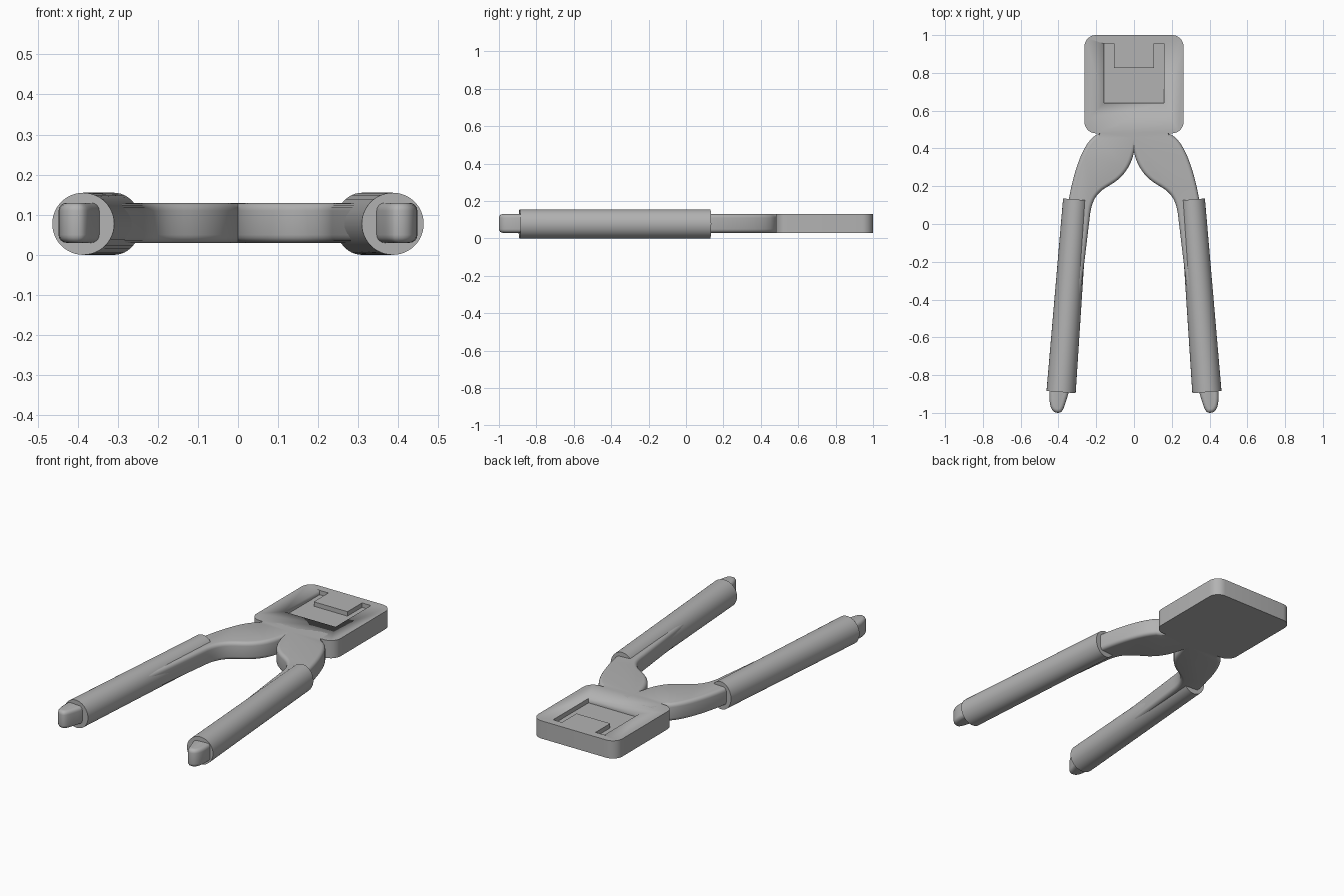
import bpy, bmesh, math
from mathutils import Vector, Matrix
from mathutils.geometry import interpolate_bezier

if "Cube" in bpy.data.objects:
    bpy.data.objects.remove(bpy.data.objects["Cube"])

grey = bpy.data.materials.new("plain_grey")
grey.use_nodes = True
grey.diffuse_color = (0.45, 0.45, 0.45, 1)
grey.node_tree.nodes["Principled BSDF"].inputs["Base Color"].default_value = grey.diffuse_color

LOW, HIGH = 0.03, 0.13


def finish(bm, name):
    bmesh.ops.recalc_face_normals(bm, faces=bm.faces)
    mesh = bpy.data.meshes.new(name)
    bm.to_mesh(mesh)
    bm.free()
    mesh.materials.append(grey)
    obj = bpy.data.objects.new(name, mesh)
    bpy.context.collection.objects.link(obj)
    bpy.ops.object.select_all(action='DESELECT')
    obj.select_set(True)
    bpy.context.view_layer.objects.active = obj
    bpy.ops.object.shade_smooth_by_angle(angle=math.radians(35))
    return obj


def prism(outline, low, high):
    bm = bmesh.new()
    face = bm.faces.new([bm.verts.new((x, y, low)) for x, y in outline])
    top = bmesh.ops.extrude_face_region(bm, geom=[face])["geom"]
    bmesh.ops.translate(bm, vec=(0, 0, high - low),
                        verts=[v for v in top if isinstance(v, bmesh.types.BMVert)])
    return bm


def bezier(*pts, steps=12):
    ctrl = [Vector((x, y, 0)) for x, y in pts]
    return [(p.x, p.y) for p in interpolate_bezier(*ctrl, steps)]


# Head plate with rounded corners
bm = prism([(-0.262, 0.48), (0.262, 0.48), (0.262, 1), (-0.262, 1)], LOW, HIGH)
corners = [e for e in bm.edges if abs(e.verts[0].co.z - e.verts[1].co.z) > 0.01]
bmesh.ops.bevel(bm, geom=corners, offset=0.06, segments=8, profile=0.5, affect='EDGES')
head = finish(bm, "head_plate")

# U-shaped recess sunk into the top of the head
u_shape = [(-0.16, 0.64), (0.16, 0.64), (0.16, 0.955), (0.105, 0.955),
           (0.105, 0.825), (-0.105, 0.825), (-0.105, 0.955), (-0.16, 0.955)]
cutter = finish(prism(u_shape, HIGH - 0.025, HIGH + 0.05), "recess_cutter")
cutter.hide_render = True
cut = head.modifiers.new("recess", 'BOOLEAN')
cut.operation, cut.solver, cut.object = 'DIFFERENCE', 'EXACT', cutter
bpy.context.view_layer.objects.active = head
bpy.ops.object.modifier_apply(modifier=cut.name)
bpy.data.objects.remove(cutter)

# Arm outline: neck, outer curve, rounded tip, inner curve up to the crotch
outline = [(0, 0.55), (0.18, 0.55)]
outline += bezier((0.18, 0.48), (0.27, 0.46), (0.325, 0.25), (0.345, 0.13))
outline += bezier((0.447, -0.89), (0.452, -0.98), (0.43, -1), (0.4, -1), steps=8)
outline += bezier((0.4, -1), (0.375, -1), (0.37, -0.97), (0.345, -0.89), steps=8)[1:]
outline += bezier((0.235, 0.03), (0.225, 0.15), (0.18, 0.175), (0.12, 0.21))
outline += bezier((0.12, 0.21), (0.07, 0.24), (0.02, 0.29), (0, 0.38))[1:]

for side, s in (("left", 1), ("right", -1)):
    # Arm with softened long edges
    bm = prism([(s * x, y) for x, y in outline], LOW, HIGH)
    soft = [e for e in bm.edges
            if abs(e.verts[0].co.z - e.verts[1].co.z) < 0.01
            and all(v.co.y < 0.49 for v in e.verts)
            and any(abs(v.co.x) > 0.001 for v in e.verts)]
    bmesh.ops.bevel(bm, geom=soft, offset=0.02, segments=4, profile=0.5,
                    affect='EDGES', clamp_overlap=True)
    finish(bm, side + "_arm")

    # Grip sleeve, narrowing in width towards the head
    front = Vector((s * 0.386, -0.89, 0.0775))
    back = Vector((s * 0.309, 0.13, 0.0775))
    axis = back - front
    bm = bmesh.new()
    bmesh.ops.create_cone(bm, cap_ends=True, segments=48, radius1=0.0775,
                          radius2=0.0775, depth=axis.length)
    for v in bm.verts:
        if v.co.z > 0:
            v.co.x *= 0.86
    turn = Matrix.Rotation(math.atan2(-axis.x, axis.y), 4, 'Z') @ Matrix.Rotation(-math.pi / 2, 4, 'X')
    bm.transform(Matrix.Translation((front + back) / 2) @ turn)
    finish(bm, side + "_grip_sleeve")
